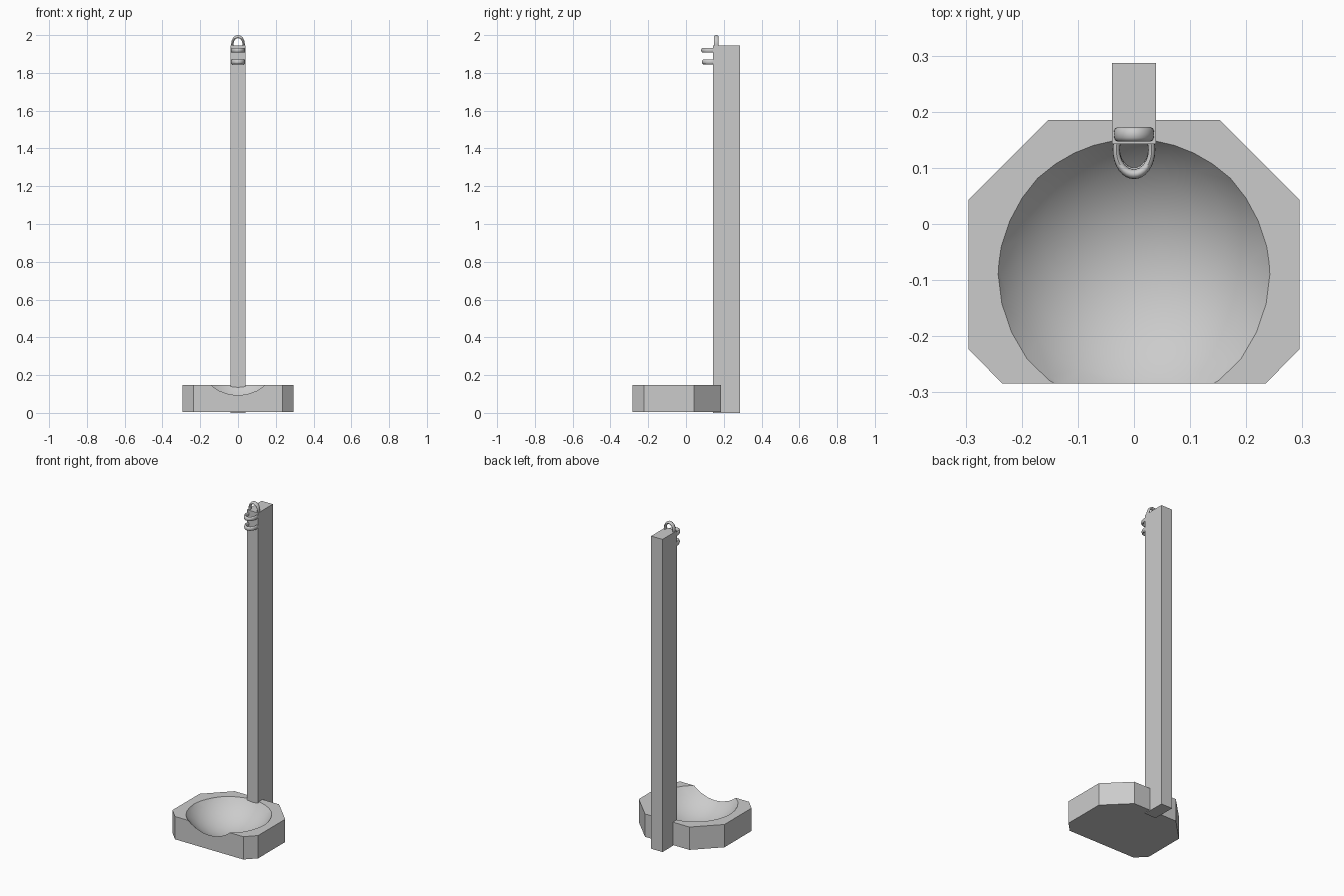
import bpy, bmesh
from math import radians

cube = bpy.data.objects.get("Cube")
if cube:
    bpy.data.objects.remove(cube, do_unlink=True)

grey = bpy.data.materials.new("plain_grey")
grey.use_nodes = True
colour = (0.6, 0.6, 0.6, 1)
grey.diffuse_color = colour
grey.node_tree.nodes["Principled BSDF"].inputs["Base Color"].default_value = colour


def select_only(ob):
    bpy.ops.object.select_all(action='DESELECT')
    ob.select_set(True)
    bpy.context.view_layer.objects.active = ob


def prism(name, outline, bottom, top):
    """Extrude a flat outline upwards from bottom to top."""
    bm = bmesh.new()
    face = bm.faces.new([bm.verts.new((x, y, bottom)) for x, y in outline])
    side = bmesh.ops.extrude_face_region(bm, geom=[face])
    verts = [g for g in side["geom"] if isinstance(g, bmesh.types.BMVert)]
    bmesh.ops.translate(bm, verts=verts, vec=(0, 0, top - bottom))
    bmesh.ops.recalc_face_normals(bm, faces=bm.faces)
    mesh = bpy.data.meshes.new(name)
    bm.to_mesh(mesh)
    bm.free()
    ob = bpy.data.objects.new(name, mesh)
    bpy.context.collection.objects.link(ob)
    mesh.materials.append(grey)
    return ob


def ring(name, location, width, length, tilt=0):
    """Stretched loop, partly sunk into the post."""
    bpy.ops.mesh.primitive_torus_add(major_segments=32, minor_segments=12,
                                     major_radius=0.83, minor_radius=0.17,
                                     location=location, rotation=(tilt, 0, 0))
    ob = bpy.context.object
    ob.name = name
    ob.scale = (width, length, 0.075)
    ob.data.materials.append(grey)
    select_only(ob)
    bpy.ops.object.transform_apply(location=False, rotation=False, scale=True)
    bpy.ops.object.shade_smooth_by_angle(angle=radians(50))


# Base block with clipped corners
right_side = [(0.235, -0.284), (0.295, -0.223), (0.295, 0.043), (0.153, 0.185)]
base = prism("base", right_side + [(-x, y) for x, y in reversed(right_side)],
             0.005, 0.147)

# Bowl scooped out of the base and open at the front
bpy.ops.mesh.primitive_uv_sphere_add(segments=32, ring_count=16, radius=0.293,
                                     location=(0, -0.09, 0.311),
                                     rotation=(radians(17), 0, 0))
cutter = bpy.context.object
cutter.name = "bowl_cutter"
cutter.hide_render = True
cutter.data.materials.append(grey)
scoop = base.modifiers.new("scoop", 'BOOLEAN')
scoop.operation = 'DIFFERENCE'
scoop.solver = 'EXACT'
scoop.object = cutter
select_only(base)
bpy.ops.object.modifier_apply(modifier="scoop")
bpy.data.objects.remove(cutter, do_unlink=True)
select_only(base)
bpy.ops.object.shade_smooth_by_angle(angle=radians(30))

# Upright post at the back
prism("post", [(-0.039, 0.143), (0.039, 0.143), (0.039, 0.287), (-0.039, 0.287)],
      0, 1.945)

# Two rings on the front of the post and one standing on top
ring("upper_front_ring", (0, 0.132, 1.92), 0.038, 0.052)
ring("lower_front_ring", (0, 0.134, 1.858), 0.038, 0.05)
ring("top_ring", (0, 0.16, 1.952), 0.036, 0.048, radians(90))
